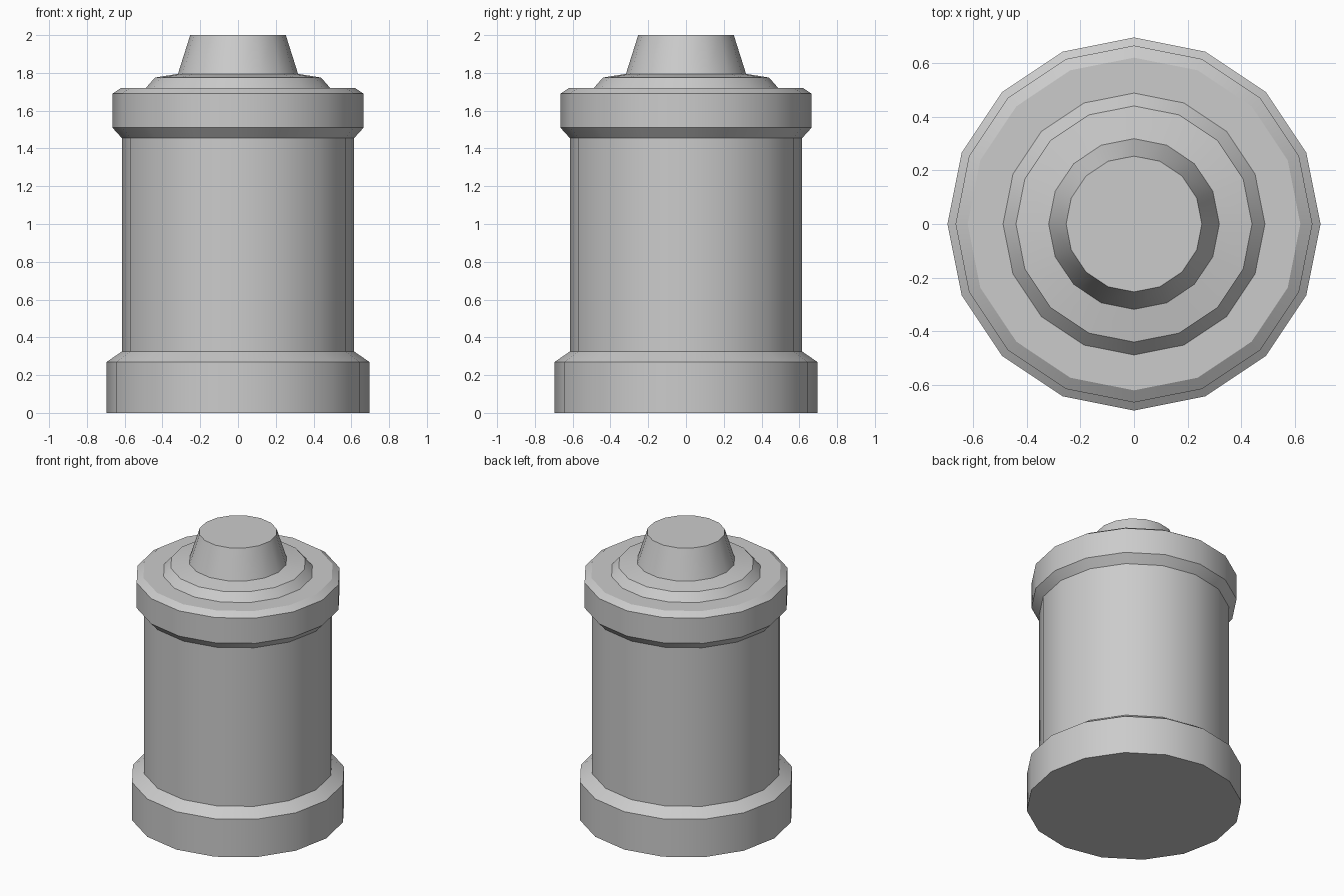
import bpy
import bmesh
import math

SIDES = 16

cube = bpy.data.objects.get("Cube")
if cube:
    bpy.data.objects.remove(cube, do_unlink=True)

# Single grey finish
grey = bpy.data.materials.new("grey")
grey.use_nodes = True
colour = (0.6, 0.6, 0.6, 1.0)
grey.diffuse_color = colour
grey.node_tree.nodes["Principled BSDF"].inputs["Base Color"].default_value = colour


def lathe(name, profile, cap_bottom=False, cap_top=False):
    """Revolve (radius, height) points, listed upwards, around the z axis."""
    bm = bmesh.new()
    rings = []
    for radius, z in profile:
        angles = [2 * math.pi * i / SIDES for i in range(SIDES)]
        rings.append([bm.verts.new((radius * math.cos(a), radius * math.sin(a), z))
                      for a in angles])
    for low, high in zip(rings, rings[1:]):
        for i in range(SIDES):
            j = (i + 1) % SIDES
            bm.faces.new((low[i], low[j], high[j], high[i]))
    if cap_bottom:
        bm.faces.new(rings[0][::-1])
    if cap_top:
        bm.faces.new(rings[-1])
    mesh = bpy.data.meshes.new(name)
    bm.to_mesh(mesh)
    bm.free()
    mesh.materials.append(grey)
    obj = bpy.data.objects.new(name, mesh)
    bpy.context.collection.objects.link(obj)
    # Round walls stay smooth, profile corners stay crisp
    bpy.ops.object.select_all(action="DESELECT")
    obj.select_set(True)
    bpy.context.view_layer.objects.active = obj
    bpy.ops.object.shade_smooth_by_angle(angle=math.radians(30))
    return obj


# Wide foot with a chamfered shoulder
lathe("base", [(0.695, 0.0), (0.695, 0.27), (0.615, 0.325)], cap_bottom=True)

# Plain cylindrical wall
lathe("body", [(0.615, 0.325), (0.615, 1.455)])

# Overhanging rim and the flat ledge inside it
lathe("collar", [(0.615, 1.455), (0.665, 1.51), (0.665, 1.69),
                 (0.62, 1.72), (0.488, 1.72)])

# Shallow stepped lid
lathe("lid", [(0.488, 1.72), (0.44, 1.775), (0.318, 1.795)])

# Tapered plug on top
lathe("top_plug", [(0.318, 1.795), (0.253, 2.0)], cap_top=True)
